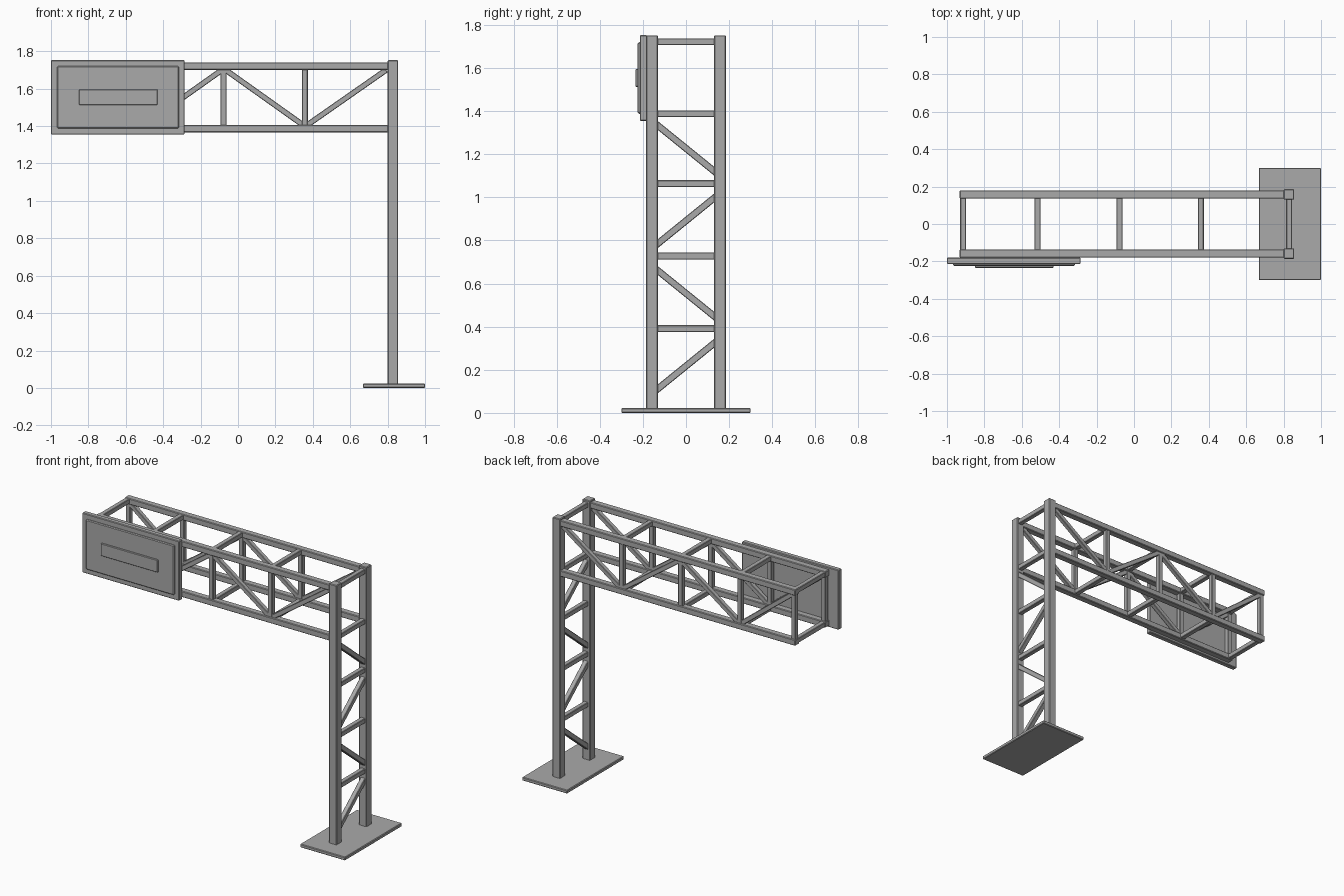
import bpy, math
from mathutils import Vector

if "Cube" in bpy.data.objects:
    bpy.data.objects.remove(bpy.data.objects["Cube"])

grey = bpy.data.materials.new("steel_grey")
grey.diffuse_color = (0.4, 0.4, 0.4, 1)
grey.use_nodes = True
grey.node_tree.nodes["Principled BSDF"].inputs["Base Color"].default_value = grey.diffuse_color


def box(name, x, y, z, bevel=0.004):
    """Box from (min, max) ranges on each axis, with a small chamfer."""
    bpy.ops.mesh.primitive_cube_add(size=1, location=[sum(r) / 2 for r in (x, y, z)])
    ob = bpy.context.object
    ob.name = name
    ob.scale = [r[1] - r[0] for r in (x, y, z)]
    bpy.ops.object.transform_apply(location=False, rotation=False, scale=True)
    ob.data.materials.append(grey)
    m = ob.modifiers.new("chamfer", 'BEVEL')
    m.width = bevel
    m.segments = 1
    return ob


def strut(name, a, b, w=0.032):
    """Square bar between two points lying in an x-z or y-z plane."""
    a, b = Vector(a), Vector(b)
    d = b - a
    h, L = w / 2, d.length / 2
    ob = box(name, (-h, h), (-h, h), (-L, L), 0.003)
    ob.location = (a + b) / 2
    if abs(d.y) > abs(d.x):
        ob.rotation_euler = (-math.atan2(d.y, d.z), 0, 0)
    else:
        ob.rotation_euler = (0, math.atan2(d.x, d.z), 0)
    return ob


# base plate
box("base_plate", (0.667, 1.0), (-0.3, 0.3), (0, 0.023))

PX = 0.828          # post centre
nodes = [0.80, 0.357, -0.078, -0.515, -0.913]
ZB, ZT = 1.388, 1.722

for s, side in ((-1, "front"), (1, "back")):
    yc = s * 0.158
    # upright post
    box(side + "_post", (PX - 0.028, PX + 0.028), (yc - 0.028, yc + 0.028), (0.015, 1.752))
    # arm chords
    for z, lvl in ((ZB, "lower"), (ZT, "upper")):
        box(f"{side}_{lvl}_chord", (-0.932, 0.81), (yc - 0.022, yc + 0.022), (z - 0.021, z + 0.019))
    # arm verticals
    for x in nodes[1:]:
        box(side + "_arm_vertical", (x - 0.016, x + 0.016), (yc - 0.016, yc + 0.016), (ZB, ZT), 0.003)
    # zigzag arm diagonals
    for i in range(4):
        za, zb = (1.70, 1.405) if i % 2 == 0 else (1.405, 1.70)
        strut(side + "_arm_diagonal", (nodes[i] - 0.008, yc, za), (nodes[i + 1] + 0.012, yc, zb), 0.03)

# arm cross bars
for z in (ZB, ZT):
    for x in nodes[1:] + [PX + 0.002]:
        box("cross_bar", (x - 0.016, x + 0.016), (-0.145, 0.145), (z - 0.016, z + 0.016), 0.003)

# tower rungs
for z in (0.391, 0.728, 1.064):
    box("tower_rung", (PX - 0.014, PX + 0.018), (-0.145, 0.145), (z - 0.016, z + 0.016), 0.003)

# tower zigzag braces
for i, z in enumerate((0.10, 0.437, 0.774, 1.11)):
    s = -1 if i % 2 == 0 else 1
    strut("tower_brace", (PX + 0.002, s * 0.145, z), (PX + 0.002, -s * 0.145, z + 0.235))

# sign: board, raised panel, centre bar
box("sign_board", (-1.0, -0.285), (-0.214, -0.18), (1.355, 1.753))
box("sign_panel", (-0.967, -0.316), (-0.224, -0.205), (1.388, 1.72), 0.005)
box("sign_bar", (-0.85, -0.43), (-0.234, -0.215), (1.513, 1.596), 0.003)
